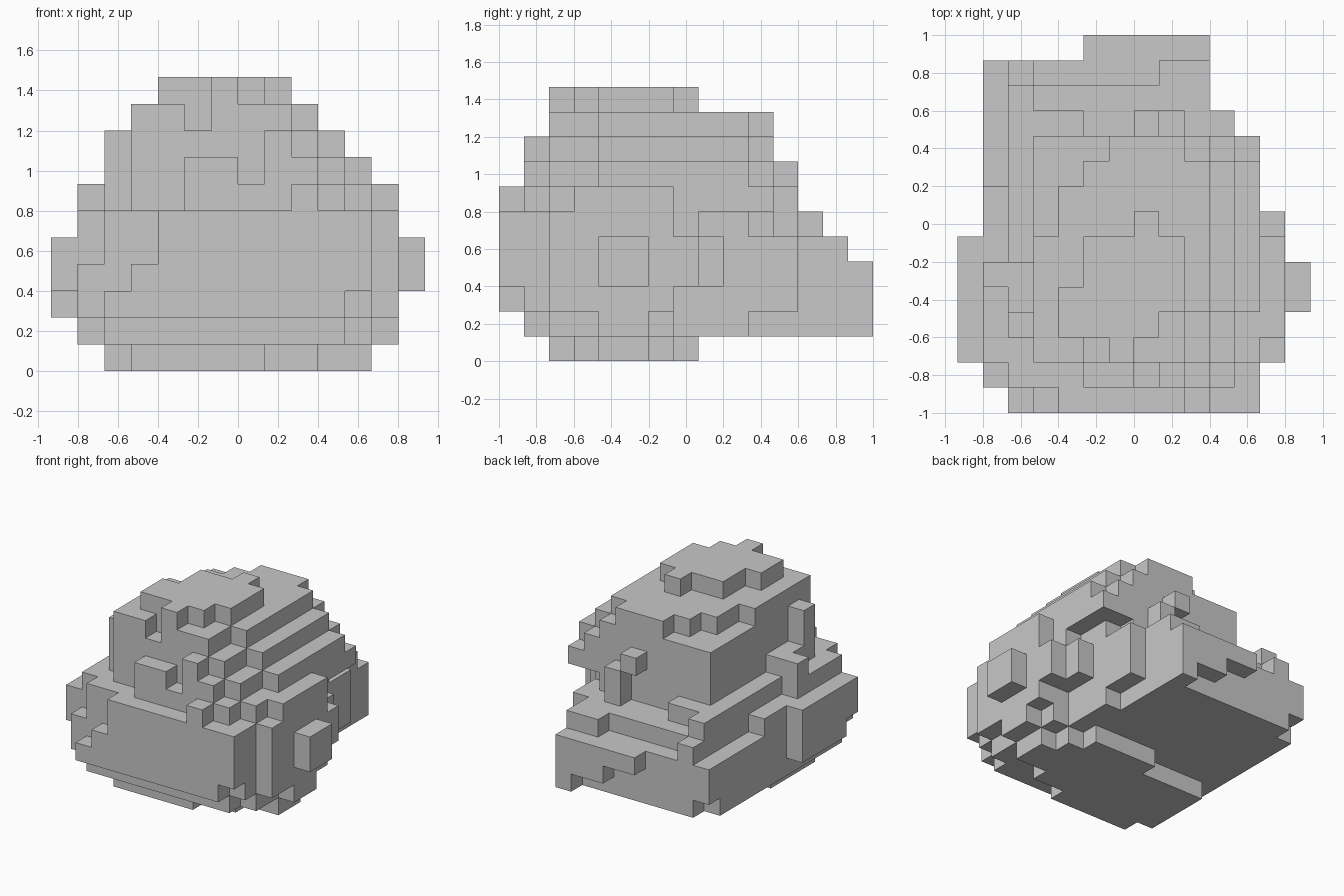
import bpy, bmesh, math

if "Cube" in bpy.data.objects:
    bpy.data.objects.remove(bpy.data.objects["Cube"])

U = 2 / 15  # size of one block

stone = bpy.data.materials.new("stone grey")
stone.diffuse_color = (0.58, 0.58, 0.58, 1)
stone.use_nodes = True
stone.node_tree.nodes["Principled BSDF"].inputs["Base Color"].default_value = stone.diffuse_color

owner = {}  # filled grid cells and the part each belongs to
part = ""


def cells(x, y, z, w, d, h):
    return [(x + i, y + j, z + k) for i in range(w) for j in range(d) for k in range(h)]


def add(x, y, z, w=1, d=1, h=1):
    """Fill a block w wide, d deep and h high."""
    for c in cells(x, y, z, w, d, h):
        owner.setdefault(c, part)


def cut(x, y, z, w=1, d=1, h=1):
    """Remove a block."""
    for c in cells(x, y, z, w, d, h):
        owner.pop(c, None)


# Footing on the ground and the lowest full course
part = "rock_base"
add(-4, 2, 0, w=5)
add(-5, 3, 0, w=8, d=5)
cut(-5, 7, 0, w=4)
add(3, 4, 0, d=3)
add(4, 4, 0, d=2)
add(-5, 1, 1, w=9, d=9)
add(4, 2, 1, d=5)
add(5, 4, 1, d=2)
add(-6, 2, 1, d=8)

# Wide lower half, stepped at the front left corner
part = "rock_body"
add(-5, 1, 2, w=9, d=11, h=4)
add(4, 1, 2, d=6, h=4)
add(4, 7, 3, d=2, h=2)
add(4, 7, 5)
cut(3, 10, 5, d=2)
cut(-2, 11, 5, w=3)
cut(2, 11, 5)
add(-3, 0, 2, w=8, h=4)
for s in range(2):
    add(s - 5, 0, 2 + s, w=2 - s)
cut(4, 0, 2)
for x in (-6, 5):
    add(x, 2, 2, d=5, h=4)
cut(-6, 6, 5)
add(-6, 1, 2, h=2)
add(-6, 7, 2, d=2, h=3)
add(-6, 9, 2, h=2)

# Low shelf at the back, undercut in steps
part = "back_ledge"
add(-6, 10, 1, w=9, d=4, h=3)
cut(-6, 13, 1)
add(-2, 14, 1, w=5, h=3)
for s in range(2):
    cut(-2, 14, 1 + s, w=4 - 2 * s)
add(-5, 12, 4, w=8)
add(1, 13, 4, w=2)
add(-5, 13, 4)
add(-5, 12, 5)

# Knobs on both sides
part = "side_knobs"
add(6, 4, 3, d=2, h=2)
add(5, 7, 3, h=2)
add(-7, 3, 2, d=4, h=3)
add(-7, 2, 3, h=2)

# Upper half: a stair of courses, each one block narrower on the right
part = "rock_upper"
for s in range(4):
    if s == 3:
        part = "rock_crown"
    add(-4, 2, 6 + s, w=9 - s, d=9)
    if s:
        add(5 - s, 4, 6 + s, d=6)

# Small blocks and pillars standing out from the stair
part = "rock_upper"
add(-2, 1, 6, w=6)
add(-2, 1, 7, w=2)
add(1, 1, 7, w=2)
add(1, 1, 8)
add(5, 3, 6, d=4)
add(2, 0, 6)
add(-5, 3, 6, h=3)
add(-5, 4, 6, d=2)
add(-6, 5, 6)
add(1, 11, 6)
add(0, 11, 7)

# Crown: notched front, back left corner cut in steps, cap on top
part = "rock_crown"
cut(-2, 2, 9)
for x, y in ((-4, 7), (-3, 9), (-2, 10)):
    cut(x, y, 9, d=11 - y)
add(-2, 4, 10, w=4, d=3)
add(-3, 3, 10, w=4, d=2)
add(-1, 2, 10)
add(0, 7, 10)


def face_corners(cell, axis, side):
    """Four corners of one side of a block, wound outwards."""
    a, b = (axis + 1) % 3, (axis + 2) % 3
    out = []
    for n in range(4) if side else reversed(range(4)):
        p = list(cell)
        p[axis] += side
        p[a] += n in (1, 2)
        p[b] += n > 1
        out.append((p[0] * U, p[1] * U - 1, p[2] * U))
    return out


# Skin every part with only its outer faces, then merge flat areas
for name in dict.fromkeys(owner.values()):
    bm = bmesh.new()
    for cell in [c for c, who in owner.items() if who == name]:
        for axis in range(3):
            for side in (0, 1):
                near = list(cell)
                near[axis] += 2 * side - 1
                if tuple(near) not in owner:
                    bm.faces.new([bm.verts.new(c) for c in face_corners(cell, axis, side)])
    bmesh.ops.remove_doubles(bm, verts=bm.verts, dist=0.001)
    bmesh.ops.dissolve_limit(bm, angle_limit=math.radians(1), verts=bm.verts, edges=bm.edges)
    mesh = bpy.data.meshes.new(name)
    bm.to_mesh(mesh)
    bm.free()
    mesh.materials.append(stone)
    bpy.context.collection.objects.link(bpy.data.objects.new(name, mesh))
